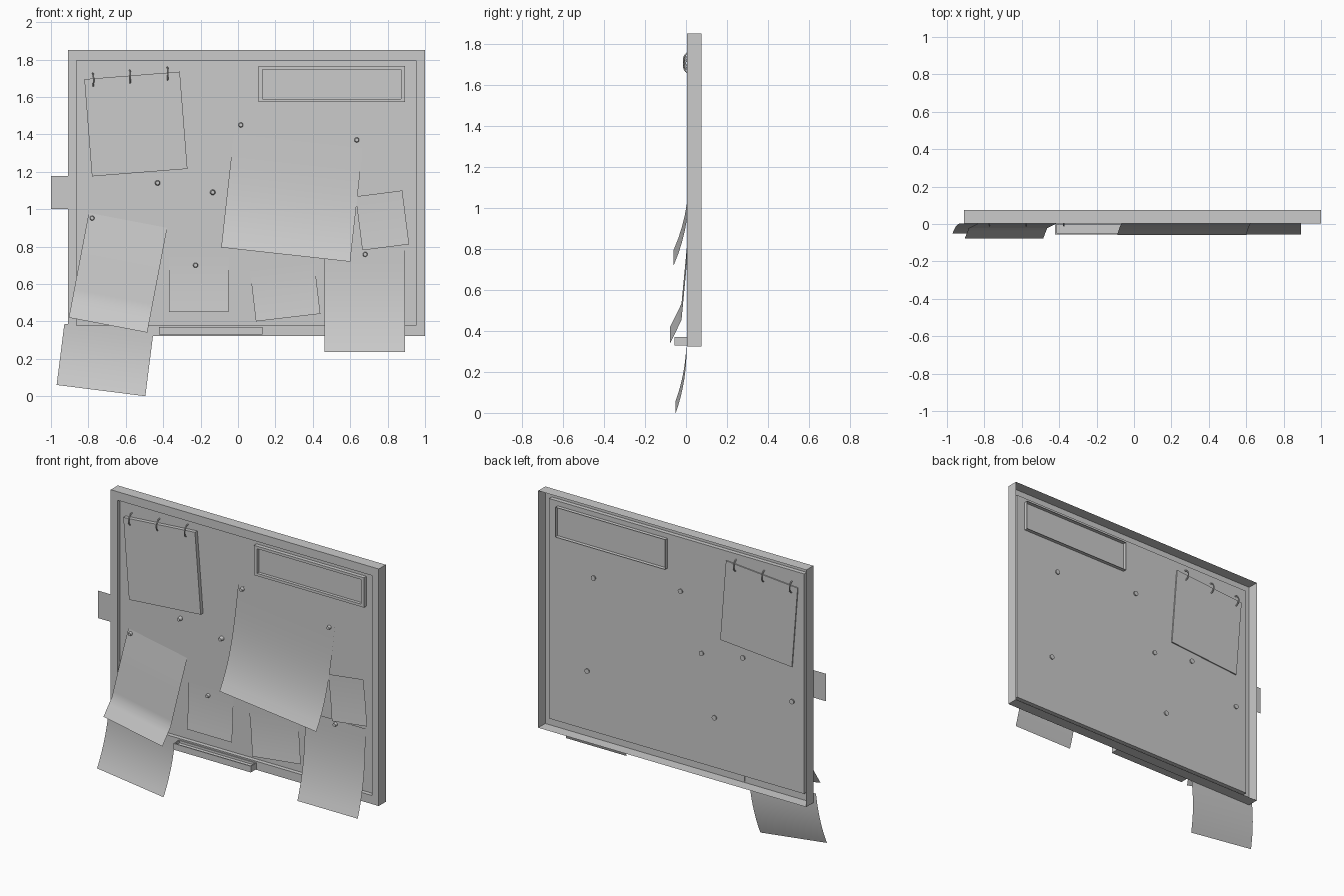
import bpy, bmesh, math
from mathutils import Matrix, Vector

if "Cube" in bpy.data.objects:
    bpy.data.objects.remove(bpy.data.objects["Cube"])


def finish(name, bm, smooth=False):
    mesh = bpy.data.meshes.new(name)
    bm.to_mesh(mesh)
    bm.free()
    ob = bpy.data.objects.new(name, mesh)
    bpy.context.collection.objects.link(ob)
    if smooth:
        for p in mesh.polygons:
            p.use_smooth = True
    return ob


def shell(name, x0, x1, z0, z1, front, back, lip_x, lip_z, panel):
    """Open-backed frame: outer walls, front lip and a recessed panel."""
    bm = bmesh.new()
    loops = []
    for ix, iz, y in ((0, 0, back), (0, 0, front), (lip_x, lip_z, front), (lip_x, lip_z, panel)):
        a, b, c, d = x0 + ix, x1 - ix, z0 + iz, z1 - iz
        loops.append([bm.verts.new((x, y, z)) for x, z in ((a, c), (b, c), (b, d), (a, d))])
    for l, m in zip(loops, loops[1:]):
        for i in range(4):
            j = (i + 1) % 4
            bm.faces.new((l[i], l[j], m[j], m[i]))
    bm.faces.new(loops[-1])
    return finish(name, bm)


def sheet(name, cx, z, w, length, deg, curve, n=12):
    """Paper given by its bottom centre; curve(t) is y from top (0) to bottom (1)."""
    a = math.radians(deg)
    right = Vector((math.cos(a), 0, math.sin(a)))
    up = Vector((-math.sin(a), 0, math.cos(a)))
    bm = bmesh.new()
    rows = []
    for i in range(n + 1):
        t = i / n
        c = Vector((cx, curve(t), z)) + up * length * (1 - t)
        rows.append([bm.verts.new(c + right * s * w / 2) for s in (-1, 1)])
    for r, q in zip(rows, rows[1:]):
        bm.faces.new((r[0], q[0], q[1], r[1]))
    return finish(name, bm, True)


def curl(y0, y1, p):
    return lambda t: y0 + (y1 - y0) * t ** p


def bent(points):
    def f(t):
        for (a, ya), (b, yb) in zip(points, points[1:]):
            if t <= b + 1e-6:
                return ya + (yb - ya) * (t - a) / (b - a)
    return f


def box(name, x, y, z, sx, sy, sz, deg=0):
    bm = bmesh.new()
    bmesh.ops.create_cube(bm, size=1)
    bm.transform(Matrix.Translation((x, y, z)) @ Matrix.Rotation(-math.radians(deg), 4, 'Y')
                 @ Matrix.Diagonal((sx, sy, sz, 1)))
    return bm


# Board and label holder
shell("board", -0.91, 1.0, 0.323, 1.85, 0.004, 0.076, 0.047, 0.055, 0.031)
shell("label_holder", 0.11, 0.893, 1.572, 1.764, 0.006, 0.055, 0.022, 0.017, 0.026)

# Hanging papers
sheet("large_paper", 0.255, 0.757, 0.694, 0.68, -6.3, curl(0.024, -0.06, 3.6))
sheet("left_paper", -0.695, 0.38, 0.427, 0.57, -10.8,
      bent([(0, 0.024), (0.33, 0.003), (0.8, -0.022), (1, -0.077)]), 15)
sheet("lower_left_paper", -0.7325, 0.03, 0.478, 0.33, -7.2, curl(0.003, -0.05, 2.2))
sheet("right_paper", 0.677, 0.235, 0.43, 0.55, 0, curl(0.023, -0.055, 2.6))

# Small notes
sheet("square_note", -0.21, 0.45, 0.32, 0.295, 0, curl(0.024, 0.008, 2), 6)
sheet("middle_note", 0.268, 0.42, 0.347, 0.267, 6.7, curl(0.024, 0.008, 2), 6)
sheet("right_note", 0.79, 0.796, 0.252, 0.29, 7.3, curl(0.020, 0.006, 2), 6)
sheet("edge_tab", -0.932, 1.0, 0.136, 0.177, 0, lambda t: 0.002, 1)

# Notepad with binding rings
finish("notepad", box("notepad", -0.546, 0.022, 1.455, 0.512, 0.032, 0.521, 4.5))
for i, (x, z) in enumerate(((-0.776, 1.69), (-0.579, 1.706), (-0.378, 1.722))):
    bpy.ops.mesh.primitive_torus_add(
        location=(x, 0.025, z), major_radius=0.036, minor_radius=0.004,
        major_segments=24, minor_segments=8)
    ring = bpy.context.object
    ring.name = f"binding_ring_{i + 1}"
    ring.rotation_euler = (0, math.radians(90), math.radians(6))
    bpy.ops.object.shade_smooth()

# Push pins, poking through the panel
for i, (x, z) in enumerate(((0.015, 1.45), (0.635, 1.37), (-0.43, 1.14), (-0.135, 1.09),
                            (-0.78, 0.952), (0.68, 0.758), (-0.227, 0.70))):
    bm = bmesh.new()
    bmesh.ops.create_cone(bm, cap_ends=True, segments=16, radius1=0.016, radius2=0.010, depth=0.034)
    bm.transform(Matrix.Translation((x, 0.023, z)) @ Matrix.Rotation(math.radians(90), 4, 'X'))
    finish(f"push_pin_{i + 1}", bm)

# Pen tray with a grooved top
bm = box("pen_tray", -0.146, -0.025, 0.349, 0.552, 0.06, 0.04)
bm.normal_update()
top = max(bm.faces, key=lambda f: f.normal.z)
bmesh.ops.inset_region(bm, faces=[top], thickness=0.01)
groove = bmesh.ops.extrude_face_region(bm, geom=[top])
bmesh.ops.translate(bm, vec=(0, 0, -0.015),
                    verts=[v for v in groove["geom"] if isinstance(v, bmesh.types.BMVert)])
if top.is_valid:
    bmesh.ops.delete(bm, geom=[top], context='FACES_ONLY')
finish("pen_tray", bm)
